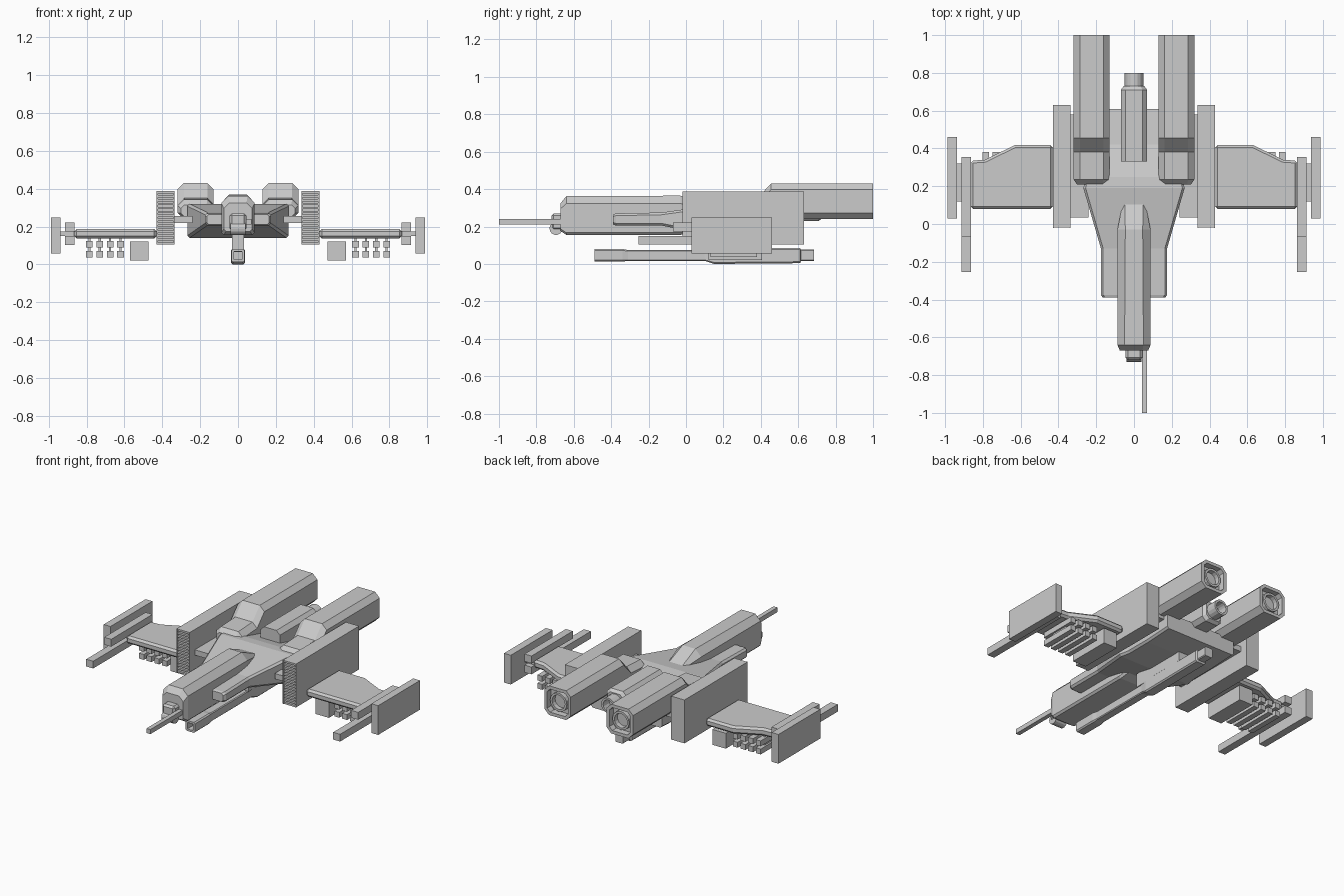
import bpy, bmesh, math
from mathutils import Matrix


def finish(name, bm, bevel=0):
    bmesh.ops.recalc_face_normals(bm, faces=bm.faces)
    me = bpy.data.meshes.new(name)
    bm.to_mesh(me)
    bm.free()
    ob = bpy.data.objects.new(name, me)
    bpy.context.collection.objects.link(ob)
    if bevel:
        m = ob.modifiers.new("bevel", 'BEVEL')
        m.width, m.segments = bevel, 1
    return ob


def box(name, x, y, z, bevel=0):
    bm = bmesh.new()
    size = [abs(r[1] - r[0]) for r in (x, y, z)]
    mid = [(r[0] + r[1]) / 2 for r in (x, y, z)]
    bmesh.ops.create_cube(bm, size=1, matrix=Matrix.Translation(mid) @ Matrix.Diagonal((*size, 1)))
    return finish(name, bm, bevel)


def sink(bm, face, rim, dy):
    # Recess an end cap with straight walls
    for t in (rim, 0.001):
        bmesh.ops.inset_region(bm, faces=[face], thickness=t)
    bmesh.ops.translate(bm, verts=face.verts, vec=(0, dy, 0))


def loft(name, sections, cx=0, front=None, back=None, bevel=0):
    # Sections along y: (y, half width, z low, z high, top chamfer, bottom chamfer)
    bm = bmesh.new()
    rings = []
    for y, w, a, b, t, u in sections:
        pts = [(w, a + u), (w, b - t), (w - t, b), (t - w, b),
               (-w, b - t), (-w, a + u), (u - w, a), (w - u, a)]
        rings.append([bm.verts.new((cx + px, y, pz)) for px, pz in pts])
    for r, q in zip(rings, rings[1:]):
        for i in range(8):
            j = (i + 1) % 8
            bm.faces.new((r[i], r[j], q[j], q[i]))
    f, k = bm.faces.new(rings[0]), bm.faces.new(rings[-1])
    bmesh.ops.recalc_face_normals(bm, faces=bm.faces)
    if front:
        sink(bm, f, *front)
    if back:
        sink(bm, k, *back)
    return finish(name, bm, bevel)


def tube(name, x, z, r, y0, y1, rim, depth, n=16):
    # Round nozzle along y, hollow at the rear end
    bm = bmesh.new()
    mat = Matrix.Translation((x, (y0 + y1) / 2, z)) @ Matrix.Rotation(-math.pi / 2, 4, 'X')
    bmesh.ops.create_cone(bm, cap_ends=True, segments=n, radius1=r, radius2=r,
                          depth=y1 - y0, matrix=mat)
    cap = max(bm.faces, key=lambda f: f.calc_center_median().y)
    sink(bm, cap, rim, -depth)
    return finish(name, bm)


# Main hull, flaring from the cheeks to the engine bay
loft("hull", [(-0.39, 0.165, 0.21, 0.265, 0.012, 0.012),
              (-0.375, 0.175, 0.205, 0.27, 0.012, 0.012),
              (-0.13, 0.175, 0.205, 0.275, 0.012, 0.012),
              (0.19, 0.268, 0.14, 0.32, 0.012, 0.012),
              (0.25, 0.255, 0.14, 0.315, 0.012, 0.012),
              (0.42, 0.255, 0.14, 0.27, 0.012, 0.012),
              (0.61, 0.255, 0.15, 0.255, 0.012, 0.012)])

# Cockpit nose with sloped spine
loft("nose", [(-0.67, 0.075, 0.175, 0.325, 0.03, 0.012),
              (-0.64, 0.088, 0.155, 0.362, 0.038, 0.012),
              (-0.03, 0.088, 0.155, 0.365, 0.042, 0.012),
              (0.11, 0.06, 0.20, 0.305, 0.012, 0.012)])

# Chin turret and nose gun
box("chin_sensor", (-0.045, 0.045), (-0.72, -0.62), (0.18, 0.27), 0.012)
bm = bmesh.new()
bmesh.ops.create_cone(bm, cap_ends=True, segments=14, radius1=0.035, radius2=0.035, depth=0.08,
                      matrix=Matrix.Translation((0, -0.695, 0.19)) @ Matrix.Rotation(math.pi / 2, 4, 'Y'))
finish("chin_drum", bm)
box("nose_gun", (0.042, 0.07), (-1.0, -0.64), (0.21, 0.24))

# Rear centre thruster
loft("centre_thruster", [(0.33, 0.07, 0.23, 0.37, 0.025, 0.025),
                         (0.71, 0.07, 0.23, 0.37, 0.025, 0.025),
                         (0.73, 0.055, 0.245, 0.355, 0.02, 0.02)])
tube("centre_nozzle", 0, 0.30, 0.05, 0.72, 0.80, 0.014, 0.06)

# Belly cannon on its pylon
box("belly_pylon", (-0.033, 0.033), (0.06, 0.45), (0.07, 0.16))
loft("belly_cannon", [(-0.49, 0.034, 0.012, 0.08, 0.008, 0.008),
                      (-0.34, 0.034, 0.012, 0.08, 0.008, 0.008),
                      (-0.31, 0.028, 0.017, 0.074, 0.005, 0.005),
                      (0.10, 0.028, 0.017, 0.074, 0.005, 0.005),
                      (0.15, 0.037, 0.0, 0.084, 0.008, 0.008),
                      (0.61, 0.037, 0.004, 0.084, 0.008, 0.008),
                      (0.615, 0.028, 0.015, 0.076, 0.005, 0.005),
                      (0.685, 0.028, 0.015, 0.076, 0.005, 0.005)], front=(0.014, 0.05))

for side, s in (("left", -1), ("right", 1)):
    def sbox(name, x0, x1, y, z, bevel=0):
        return box(f"{side}_{name}", (s * x0, s * x1), y, z, bevel)

    # Main engine with stepped front and hollow nozzle
    c = 0.033
    loft(f"{side}_engine", [(0.21, 0.078, 0.25, 0.315, 0.02, 0.02),
                            (0.235, 0.095, 0.24, 0.343, c, c),
                            (0.38, 0.095, 0.24, 0.35, c, c),
                            (0.455, 0.095, 0.24, 0.43, c, c),
                            (1.0, 0.095, 0.24, 0.43, c, c)],
         cx=s * 0.224, back=(0.022, -0.04))
    tube(f"{side}_engine_nozzle", s * 0.224, 0.335, 0.06, 0.94, 0.99, 0.014, 0.045)

    # Side intake: block, frame and louvres
    sbox("intake", 0.335, 0.43, (0.0, 0.63), (0.105, 0.387))
    for x in (0.335, 0.423):
        sbox("intake_frame", x, x + 0.007, (-0.02, 0.0), (0.105, 0.387))
    for i in range(14):
        z = 0.105 + i * (0.282 - 0.012) / 13
        sbox("louvre", 0.342, 0.423, (-0.018, 0.0), (z, z + 0.012))
    sbox("intake_strut", 0.24, 0.34, (0.035, 0.58), (0.22, 0.255))

    # Wing plate
    bm = bmesh.new()
    outline = [(0.43, 0.08), (0.865, 0.08), (0.865, 0.335), (0.79, 0.34), (0.63, 0.418), (0.43, 0.418)]
    face = bm.faces.new([bm.verts.new((s * x, y, 0.137)) for x, y in outline])
    ext = bmesh.ops.extrude_face_region(bm, geom=[face])["geom"]
    bmesh.ops.translate(bm, verts=[v for v in ext if isinstance(v, bmesh.types.BMVert)], vec=(0, 0, 0.05))
    finish(f"{side}_wing", bm, 0.013)

    # Wingtip guns and outer shield
    sbox("wing_gun_lower", 0.863, 0.913, (-0.255, 0.355), (0.103, 0.15))
    sbox("wing_gun_upper", 0.863, 0.913, (-0.07, 0.355), (0.174, 0.222))
    sbox("tip_mount", 0.85, 0.945, (0.12, 0.32), (0.15, 0.174))
    sbox("tip_shield", 0.938, 0.987, (0.03, 0.46), (0.057, 0.247))

    # Underwing pod and rockets
    sbox("pod", 0.473, 0.57, (0.12, 0.405), (0.022, 0.122))
    for i in range(4):
        x = 0.603 + i * 0.055
        for z in (0.037, 0.09):
            sbox("rocket", x, x + 0.035, (0.13, 0.38), (z, z + 0.035))
        sbox("rocket_rail", x + 0.012, x + 0.023, (0.2, 0.32), (0.06, 0.14))
